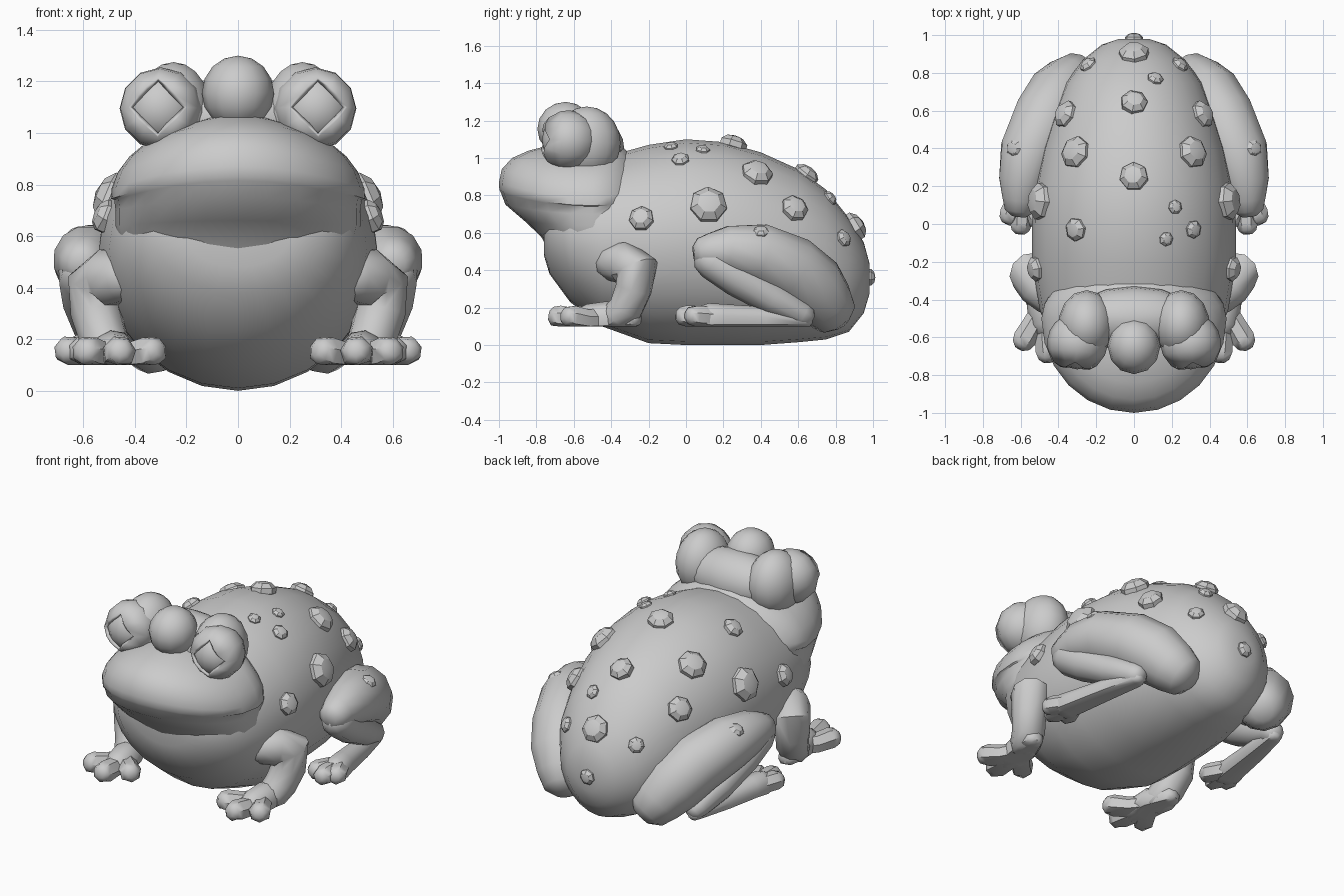
import bpy, bmesh, math
from mathutils import Vector, Matrix
from mathutils.bvhtree import BVHTree

if "Cube" in bpy.data.objects:
    bpy.data.objects.remove(bpy.data.objects["Cube"])

def finish(name, bm, mirror=False, angle=45):
    bmesh.ops.recalc_face_normals(bm, faces=bm.faces)
    me = bpy.data.meshes.new(name)
    bm.to_mesh(me)
    bm.free()
    ob = bpy.data.objects.new(name, me)
    bpy.context.collection.objects.link(ob)
    bpy.ops.object.select_all(action='DESELECT')
    ob.select_set(True)
    bpy.context.view_layer.objects.active = ob
    bpy.ops.object.shade_smooth_by_angle(angle=math.radians(angle))
    if mirror:
        m = ob.modifiers.new("mirror", 'MIRROR')
        m.use_mirror_merge = False
    return ob

def loft(bm, rings):
    vs = [[bm.verts.new(p) for p in r] for r in rings]
    n = len(vs[0])
    for a, b in zip(vs, vs[1:]):
        for i in range(n):
            j = (i + 1) % n
            bm.faces.new((a[i], a[j], b[j], b[i]))
    # fan caps
    for r in (vs[0], vs[-1]):
        c = bm.verts.new(sum((v.co for v in r), Vector()) / n)
        for i in range(n):
            bm.faces.new((r[i], r[(i + 1) % n], c))

def tube(bm, pts, floor=0.0, n=10):
    """Rounded limb through (x, y, z, radius) points, flattened at floor."""
    P = [Vector(p[:3]) for p in pts]
    R = [p[3] for p in pts]
    d0, d1 = (P[1] - P[0]).normalized(), (P[-1] - P[-2]).normalized()
    P = ([P[0] - d0 * R[0] * .9, P[0] - d0 * R[0] * .6] + P
         + [P[-1] + d1 * R[-1] * .6, P[-1] + d1 * R[-1] * .9])
    R = [R[0] * .4, R[0] * .8] + R + [R[-1] * .8, R[-1] * .4]
    t_old, side, rings = d0, d0.orthogonal().normalized(), []
    for k, p in enumerate(P):
        t = (P[min(k + 1, len(P) - 1)] - P[max(k - 1, 0)]).normalized()
        side = t_old.rotation_difference(t) @ side
        up = t.cross(side)
        t_old = t
        ring = []
        for i in range(n):
            a = 2 * math.pi * i / n
            q = p + R[k] * (side * math.cos(a) + up * math.sin(a))
            q.z = max(q.z, floor)
            ring.append(q)
        rings.append(ring)
    loft(bm, rings)

def ellipsoid(bm, c, r, u=14, v=10):
    bmesh.ops.create_uvsphere(bm, u_segments=u, v_segments=v, radius=1,
                              matrix=Matrix.Translation(c) @ Matrix.Diagonal((*r, 1)))

# Body: sections along y (y, half width, bottom, top)
sections = [(-.76, .2, .48, .72), (-.73, .33, .38, .84), (-.62, .44, .23, .94), (-.45, .5, .1, 1.0),
            (-.2, .54, .01, 1.07), (0, .54, 0, 1.1), (.2, .525, 0, 1.085), (.4, .485, 0, 1.03),
            (.6, .42, .015, .94), (.75, .36, .03, .83), (.87, .27, .07, .68), (.95, .17, .17, .55),
            (.98, .08, .27, .44)]
bm = bmesh.new()
N = 24
loft(bm, [[Vector((w * math.cos(2 * math.pi * i / N), y,
                   (b + t) / 2 + (t - b) / 2 * math.sin(2 * math.pi * i / N))) for i in range(N)]
          for y, w, b, t in sections])
bmesh.ops.recalc_face_normals(bm, faces=bm.faces)
skin = BVHTree.FromBMesh(bm)
finish("body", bm)

# Head: stacked outlines drooping to the sides (z, front y, half width, back depth, droop)
outlines = [(.48, -.72, .4, .3, .0), (.58, -.775, .46, .35, .0), (.66, -.86, .475, .35, .02),
            (.75, -.965, .475, .35, .05), (.815, -.99, .48, .33, .075), (.83, -.998, .49, .31, .085),
            (.87, -1.0, .49, .29, .085), (.94, -.985, .465, .26, .09), (1.0, -.93, .42, .22, .09),
            (1.04, -.84, .36, .18, .08), (1.065, -.74, .26, .15, .06), (1.08, -.62, .13, .1, .03)]
bm = bmesh.new()
rings = []
for z, yf, w, back, droop in outlines:
    ring = []
    for i in range(N):
        a = 2 * math.pi * i / N
        c, s = math.cos(a), math.sin(a)
        ring.append(Vector((w * c, -.5 + s * (back if s > 0 else -.5 - yf), z - droop * c * c)))
    rings.append(ring)
loft(bm, rings)
finish("head", bm, angle=50)

# Brow hump joining the eyes to the back of the head
bm = bmesh.new()
ellipsoid(bm, (0, -.5, 1.05), (.34, .17, .17))
finish("brow_bridge", bm)
bm = bmesh.new()
ellipsoid(bm, (.25, -.53, 1.08), (.15, .18, .195))
finish("brow", bm, True)

# Crown ball between the eyes
bm = bmesh.new()
ellipsoid(bm, (0, -.645, 1.155), (.14, .15, .145), 12, 8)
finish("crown_ball", bm)

# Eyes: eyeball inside an open lid
eye = Vector((.3, -.63, 1.095))
look = Vector((.1, -1, .05)).normalized()
RL = .16
bm = bmesh.new()
ellipsoid(bm, eye, (.14, .14, .14), 14, 10)
finish("eyeball", bm, True)
bm = bmesh.new()
bmesh.ops.create_uvsphere(bm, u_segments=12, v_segments=10, radius=RL,
                          matrix=Matrix.Translation(eye) @ look.to_track_quat('Z', 'Y').to_matrix().to_4x4())
bmesh.ops.delete(bm, geom=[v for v in bm.verts if (v.co - eye).normalized().dot(look) > .75], context='VERTS')
across = Vector((0, 0, 1)).cross(look).normalized()
for v in bm.verts:  # pull the rim into a slanted diamond opening
    d = v.co - eye
    if d.normalized().dot(look) > .5:
        a = math.atan2(d.z, d.dot(across))
        q = (d - look * d.dot(look)) * (.9 - .25 * abs(math.sin(2 * a)))
        v.co = eye + q + look * math.sqrt(RL ** 2 - q.length_squared)
lid = finish("eyelid", bm, True)
s = lid.modifiers.new("thickness", 'SOLIDIFY')
s.thickness, s.offset = .02, -1

# Front legs: arm, palm and knobbly toes
F = .1
bm = bmesh.new()
tube(bm, [(.44, -.39, .44, .1), (.5, -.33, .44, .115), (.55, -.26, .41, .115), (.55, -.28, .3, .1),
          (.52, -.32, .2, .095), (.5, -.37, .15, .09)], F)
tube(bm, [(.51, -.3, .14, .065), (.48, -.42, .145, .09), (.47, -.52, .135, .085)], F)
for tip in ((.34, -.59), (.46, -.675), (.58, -.61)):
    base, tip = Vector((.48, -.44)), Vector(tip)
    mid = base.lerp(tip, .55)
    tube(bm, [(*base, .14, .06), (*mid, .135, .06), (*tip, .15, .065)], F, 7)
finish("front_leg", bm, True)

# Hind legs: thigh, shank and long foot
bm = bmesh.new()
tube(bm, [(.6, .13, .5, .1), (.59, .22, .51, .13), (.55, .38, .49, .165), (.465, .56, .41, .18),
          (.39, .68, .31, .18), (.33, .75, .22, .155)], .05, 12)
finish("thigh", bm, True)
bm = bmesh.new()
tube(bm, [(.6, .14, .45, .1), (.58, .28, .36, .105), (.55, .46, .25, .09), (.51, .62, .165, .07)], F)
finish("shank", bm, True)
bm = bmesh.new()
tube(bm, [(.51, .63, .135, .05), (.55, .42, .14, .065), (.585, .2, .145, .075), (.6, .12, .145, .08)], F)
for tip in ((.53, .04), (.6, .0), (.655, .05)):
    tube(bm, [(.59, .18, .145, .06), (*tip, .155, .06)], F, 7)
finish("hind_foot", bm, True)

# Warts sitting on the skin (x, y, z, radius)
def wart(bm, p, n, r):
    M = Matrix.Translation(p) @ n.to_track_quat('Z', 'Y').to_matrix().to_4x4()
    bmesh.ops.create_uvsphere(bm, u_segments=7, v_segments=5, radius=1,
                              matrix=M @ Matrix.Diagonal((r, r, r * .65, 1)))

pairs = [(.31, .38, .92, .09), (.5, .12, .75, .105), (.36, .58, .73, .078),
         (.53, -.24, .68, .07), (.24, .84, .57, .05)]
singles = [(0, .9, .63, .085), (0, .65, .92, .075), (0, .25, 1.07, .08), (0, .97, .36, .05),
           (-.31, -.03, 1.0, .065), (.12, .79, .8, .045), (.22, .09, 1.05, .04),
           (.32, -.03, 1.0, .05), (.17, -.08, 1.06, .04)]
for name, table, mirrored in (("paired_warts", pairs, True), ("back_warts", singles, False)):
    bm = bmesh.new()
    for x, y, z, r in table:
        p, n, _, _ = skin.find_nearest(Vector((x, y, z)))
        wart(bm, p, n, r)
    finish(name, bm, mirrored, 30)
bm = bmesh.new()
wart(bm, Vector((.63, .4, .6)), Vector((.5, 0, .85)).normalized(), .05)
finish("thigh_wart", bm, True, 30)
